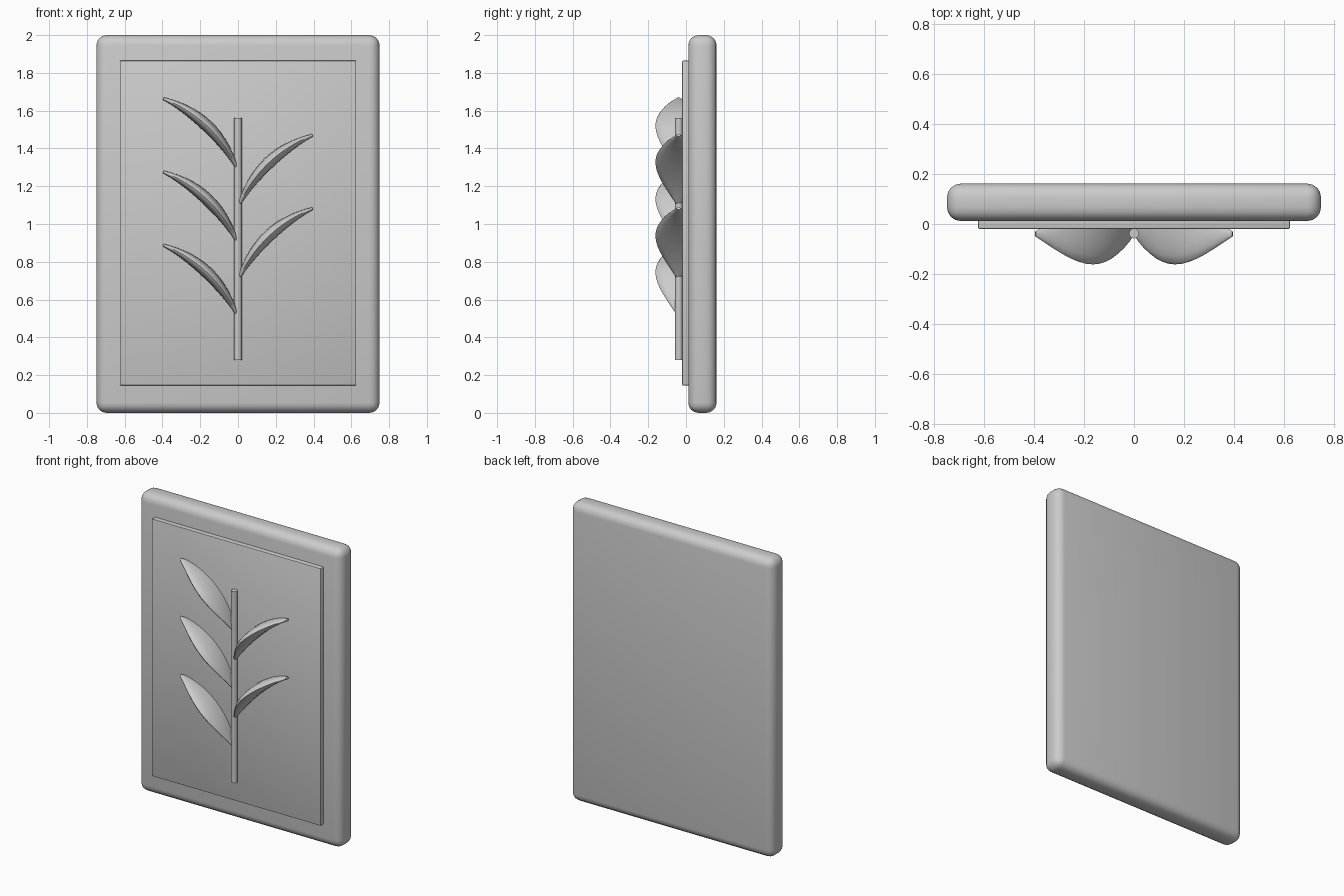
import bpy, bmesh, math
from mathutils import Vector

if "Cube" in bpy.data.objects:
    bpy.data.objects.remove(bpy.data.objects["Cube"])

mat = bpy.data.materials.new("plain grey")
mat.use_nodes = True
GREY = (0.6, 0.6, 0.6, 1)
mat.diffuse_color = GREY
mat.node_tree.nodes["Principled BSDF"].inputs["Base Color"].default_value = GREY


def finish(obj, name, angle=40):
    obj.name = name
    obj.data.materials.append(mat)
    bpy.ops.object.select_all(action='DESELECT')
    obj.select_set(True)
    bpy.context.view_layer.objects.active = obj
    bpy.ops.object.shade_smooth_by_angle(angle=math.radians(angle))


def slab(name, size, center, bevel, segments):
    bpy.ops.mesh.primitive_cube_add(size=1, location=center)
    obj = bpy.context.object
    obj.scale = size
    bpy.ops.object.transform_apply(location=False, rotation=False, scale=True)
    mod = obj.modifiers.new("rounded edges", 'BEVEL')
    mod.width, mod.segments = bevel, segments
    bpy.ops.object.modifier_apply(modifier=mod.name)
    finish(obj, name)


def leaf(name, side, z):
    """Loft elliptical rings along an arched centre line."""
    base, bend, tip = Vector((0.005, 0, 0)), Vector((0.13, 0, 0.265)), Vector((0.395, 0, 0.368))
    rings, sides = 14, 16
    bm = bmesh.new()
    loops = []
    for i in range(rings + 1):
        t = i / rings
        p = base * (1 - t) ** 2 + bend * 2 * t * (1 - t) + tip * t * t
        d = ((bend - base) * (1 - t) + (tip - bend) * t).normalized()
        normal = Vector((-d.z, 0, d.x))
        swell = math.sin(math.pi * t)
        half_width, half_thick = 0.01 + 0.112 * swell, 0.007 + 0.025 * swell
        loop = []
        for k in range(sides):
            a = 2 * math.pi * k / sides
            v = p + normal * half_thick * math.sin(a)
            loop.append(bm.verts.new((side * v.x, -0.04 + half_width * math.cos(a), z + v.z)))
        loops.append(loop)
    for a, b in zip(loops, loops[1:]):
        for k in range(sides):
            n = (k + 1) % sides
            bm.faces.new((a[k], a[n], b[n], b[k]))
    bm.faces.new(loops[0])
    bm.faces.new(loops[-1])
    bmesh.ops.recalc_face_normals(bm, faces=bm.faces)
    mesh = bpy.data.meshes.new(name)
    bm.to_mesh(mesh)
    bm.free()
    obj = bpy.data.objects.new(name, mesh)
    bpy.context.collection.objects.link(obj)
    finish(obj, name, 50)


# Rounded backing tablet and raised panel
slab("tablet", (1.5, 0.15, 2.0), (0, 0.087, 1.0), 0.055, 4)
slab("raised_panel", (1.25, 0.06, 1.72), (0, 0.01, 1.005), 0.005, 2)

# Stem
bpy.ops.mesh.primitive_cylinder_add(vertices=12, radius=0.02, depth=1.28, location=(0, -0.038, 0.92))
finish(bpy.context.object, "stem")

# Alternating leaves
for i in range(5):
    leaf(f"leaf_{i + 1}", -1 if i % 2 == 0 else 1, 0.52 + 0.194 * i)
